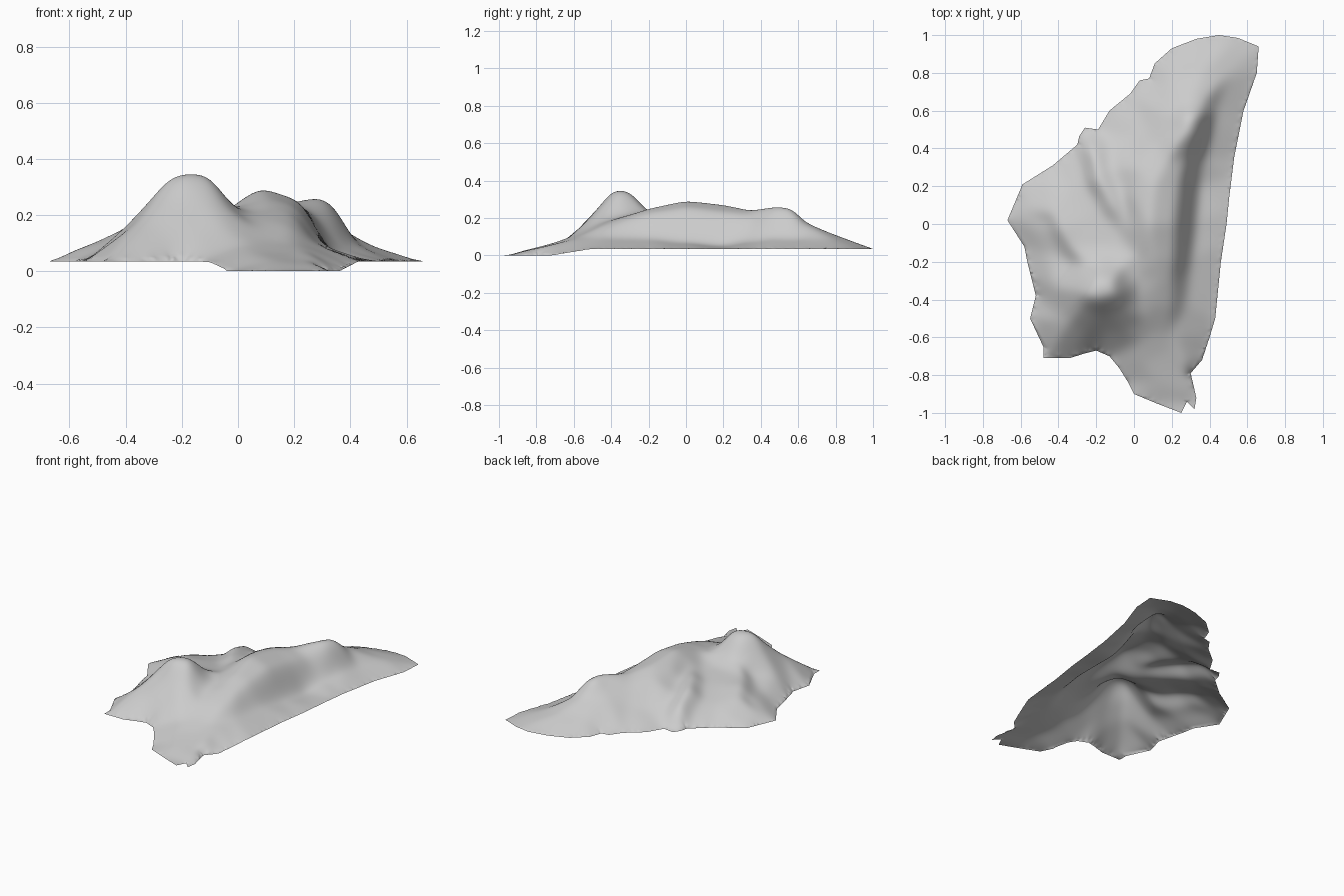
import bpy, bmesh, math
from mathutils import Vector
from mathutils.bvhtree import BVHTree
from mathutils.geometry import delaunay_2d_cdt

if "Cube" in bpy.data.objects:
    bpy.data.objects.remove(bpy.data.objects["Cube"])

points, edges = [], []          # feature points (x, y, z) and the creases joining them


def feature(*pts, closed=False):
    """Add a polyline of 3D points that the surface must pass through."""
    start = len(points)
    points.extend(pts)
    n = len(pts)
    edges.extend((start + i, start + (i + 1) % n) for i in range(n if closed else n - 1))


def resampled(loop, step):
    """Split the long spans of a closed 2D loop."""
    out = []
    for a, b in zip(loop, loop[1:] + loop[:1]):
        a, b = Vector(a), Vector(b)
        count = max(1, round((b - a).length / step))
        out += [a.lerp(b, k / count) for k in range(count)]
    return out


# Ground outline, clockwise from the far tip; the front toe dips to z = 0
outline = [(.45, 1), (.55, .985), (.66, .94), (.65, .80), (.58, .60), (.53, .35), (.505, .15),
           (.49, 0), (.46, -.2), (.43, -.5), (.40, -.60), (.36, -.72), (.30, -.79),
           (.33, -.92), (.32, -.98), (.28, -.94), (.25, -1), (.12, -.95), (0, -.90),
           (-.03, -.84), (-.08, -.76), (-.13, -.70), (-.2, -.67), (-.26, -.685), (-.34, -.71),
           (-.48, -.71), (-.48, -.65), (-.55, -.50), (-.52, -.38), (-.565, -.2),
           (-.58, -.12), (-.67, .02), (-.59, .21), (-.43, .31), (-.30, .42), (-.29, .465),
           (-.26, .51), (-.19, .50), (-.13, .60), (-.02, .69), (.03, .76), (.08, .77),
           (.11, .85), (.2, .93), (.33, .98)]


def edge_height(x, y):
    low, span = (-.74, .26) if x > .2 else (-.84, .13)
    t = min(max((y - low) / span, 0), 1)
    return .035 * t * t * (3 - 2 * t)


feature(*[(p.x, p.y, edge_height(p.x, p.y)) for p in resampled(outline, .1)], closed=True)
n_outline = len(points)

# Long main ridge: crest, right shoulder and the foot of its right cliff
feature((.12, -.42, .18), (.13, -.3, .22), (.11, -.18, .26), (.08, 0, .3), (.1, .2, .277),
        (.17, .33, .248), (.27, .48, .274), (.29, .57, .264))
feature((.2, -.45, .155), (.21, -.32, .195), (.22, -.2, .225), (.23, 0, .25), (.25, .2, .225),
        (.28, .35, .205), (.335, .48, .245), (.355, .57, .235))
feature((.19, -.59, .09), (.26, -.43, .1), (.29, -.2, .095), (.315, 0, .072), (.335, .2, .05),
        (.36, .35, .08), (.4, .5, .1), (.42, .61, .095))
# Far end of the ridge and the straight tail skirt
feature((.06, .51, .125), (.18, .57, .18), (.29, .64, .18), (.37, .635, .165))
feature((.2, .75, .105), (.36, .8, .112), (.5, .79, .085))
feature((.28, .9, .065), (.46, .91, .07), (.59, .88, .05))
# Left flank of the main ridge
feature((.12, .42, .21), (.02, .3, .225), (-.01, .15, .24), (-.01, -.02, .24), (.01, -.17, .23))

# Narrow leaf-shaped fold beside the ridge: crest, valley and outer foot
feature((-.235, .38, .155), (-.2, .24, .205), (-.12, .1, .22), (-.05, 0, .215))
feature((-.12, .395, .11), (-.12, .3, .155), (-.06, .15, .19), (-.03, .03, .205))
feature((-.265, .34, .095), (-.25, .2, .13), (-.17, .06, .165), (-.09, -.04, .185))
feature((-.03, .45, .11), (.03, .42, .16))

# Left shelf with its small cliff, and the skirt below it
feature((-.43, .05, .15), (-.4, -.03, .175), (-.34, -.13, .185), (-.28, -.2, .205))
feature((-.45, .02, .115), (-.425, -.04, .125), (-.37, -.14, .135), (-.315, -.21, .155))
feature((-.36, .16, .12), (-.27, .02, .165), (-.12, -.13, .195))
feature((-.44, .22, .085), (-.56, .08, .085), (-.57, .0, .08), (-.46, -.15, .09),
        (-.42, -.33, .145))

# Tall front knob: rounded top and shoulder ring
feature((-.26, -.37, .335), (-.2, -.3, .345), (-.11, -.3, .34), (-.1, -.37, .35),
        (-.2, -.4, .35), closed=True)
feature((-.31, -.345, .26), (-.3, -.26, .215), (-.19, -.2, .235), (-.07, -.22, .245),
        (-.03, -.35, .25), (-.05, -.45, .24), (-.12, -.46, .26), (-.2, -.47, .255),
        (-.28, -.42, .28), closed=True)
# Straight fold from the knob to the left front corner
feature((-.345, -.515, .185), (-.41, -.61, .11))
feature((-.16, -.57, .145), (-.26, -.58, .14))

# Valley between knob and ridge running into the front nose
feature((.015, -.27, .215), (.02, -.4, .19), (.05, -.5, .155))
feature((-.04, -.57, .145), (.03, -.62, .1), (.1, -.57, .11))
feature((.05, -.73, .063), (.12, -.84, .035))
# Sharp front crease
feature((.22, -.6, .09), (.27, -.75, .055), (.3, -.88, .025))
feature((.2, -.66, .07), (.24, -.78, .04), (.265, -.89, .018))

# Coarse triangulated guide surface through all features
flat = [Vector((p[0], p[1])) for p in points]
verts, _, faces, origins, _, _ = delaunay_2d_cdt(
    flat, edges[n_outline:], [list(range(n_outline))], 1, 1e-5)
guide = []
for v, origin in zip(verts, origins):
    i = origin[0] if origin else min(range(len(flat)), key=lambda k: (flat[k] - v).length)
    guide.append(Vector((v.x, v.y, points[i][2])))
tree = BVHTree.FromPolygons(guide, faces)

# Even fine sheet inside the outline, dropped onto the guide
step = .02
rim = resampled(outline, step)
grid = [Vector(((i + .5 * (j % 2)) * step, j * step * math.sqrt(.75)))
        for j in range(-60, 61) for i in range(-36, 37)]
verts, _, faces, _, _, _ = delaunay_2d_cdt(rim + grid, [], [list(range(len(rim)))], 1, 1e-5)
bm = bmesh.new()
for v in verts:
    hit = tree.ray_cast(Vector((v.x, v.y, 2)), Vector((0, 0, -1)))[0]
    bm.verts.new((v.x, v.y, hit.z if hit else edge_height(v.x, v.y)))
bm.verts.ensure_lookup_table()
for f in faces:
    bm.faces.new([bm.verts[i] for i in f])
bmesh.ops.delete(bm, geom=[v for v in bm.verts if not v.link_faces], context='VERTS')

# Relax the inside heights into soft folds
for passes in (7, 4):
    inner = [v for v in bm.verts if not v.is_boundary]
    for _ in range(passes):
        bmesh.ops.smooth_vert(bm, verts=inner, factor=.5, use_axis_x=False,
                              use_axis_y=False, use_axis_z=True)
    if passes == 7:
        bmesh.ops.subdivide_edges(bm, edges=bm.edges[:], cuts=1, use_grid_fill=True)

for f in bm.faces:
    f.normal_update()
    if f.normal.z < 0:
        f.normal_flip()
    f.smooth = True

mesh = bpy.data.meshes.new("draped_terrain")
bm.to_mesh(mesh)
bm.free()
terrain = bpy.data.objects.new("draped_terrain", mesh)
bpy.context.collection.objects.link(terrain)
